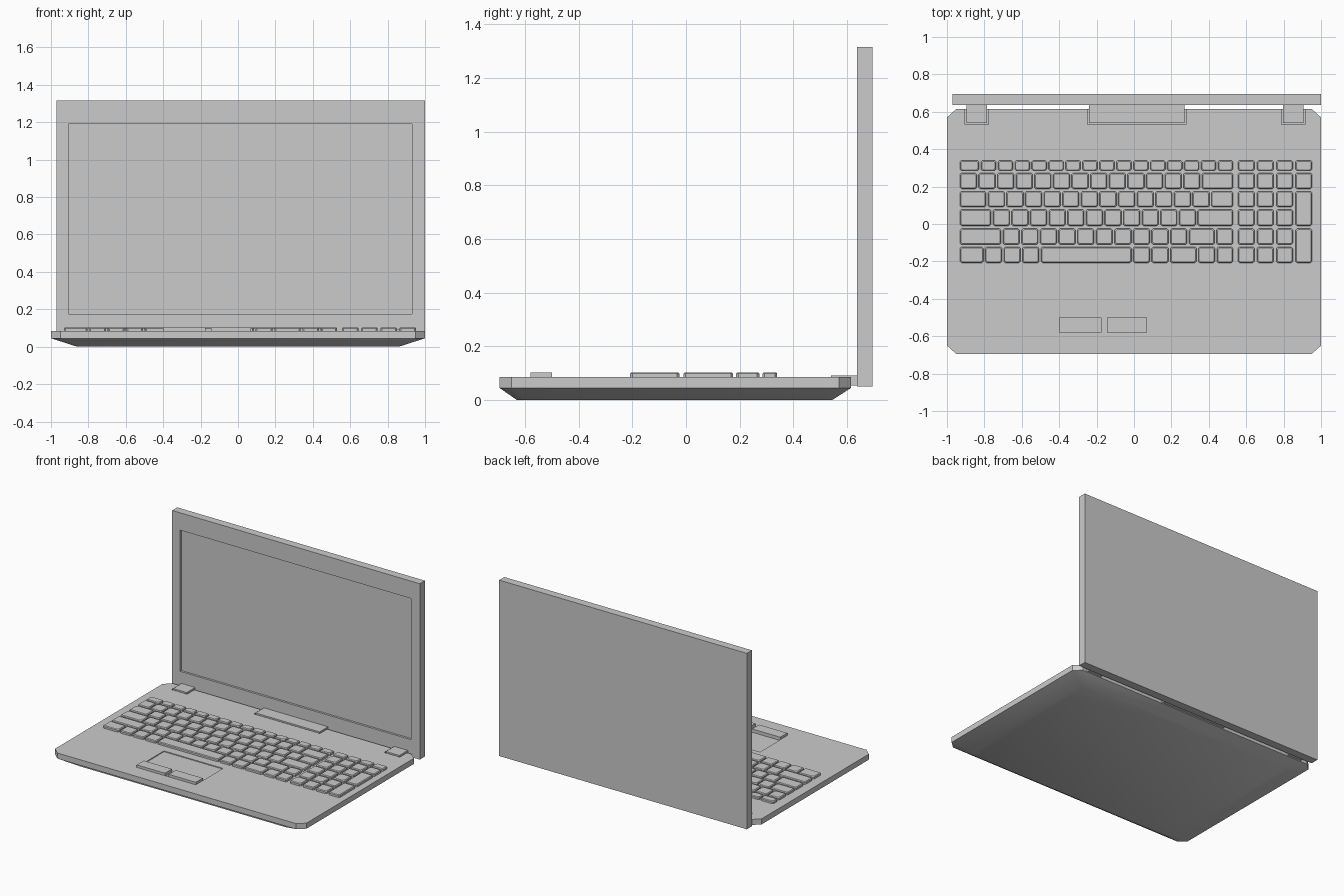
import bpy, bmesh, math

if "Cube" in bpy.data.objects:
    bpy.data.objects.remove(bpy.data.objects["Cube"])


def add_box(bm, x0, x1, y0, y1, z0, z1):
    v = [bm.verts.new((x, y, z)) for z in (z0, z1)
         for x, y in ((x0, y0), (x1, y0), (x1, y1), (x0, y1))]
    for f in ((3, 2, 1, 0), (4, 5, 6, 7), (0, 1, 5, 4),
              (1, 2, 6, 5), (2, 3, 7, 6), (3, 0, 4, 7)):
        bm.faces.new([v[i] for i in f])


def clipped_rect(x0, x1, y0, y1, cx, cy):
    # counter-clockwise rectangle with cut corners
    return [(x0 + cx, y0), (x1 - cx, y0), (x1, y0 + cy), (x1, y1 - cy),
            (x1 - cx, y1), (x0 + cx, y1), (x0, y1 - cy), (x0, y0 + cy)]


def add_loft(bm, layers):
    # closed solid through a stack of (outline, z), bottom to top
    rings = [[bm.verts.new((x, y, z)) for x, y in pts] for pts, z in layers]
    bm.faces.new(rings[0][::-1])
    bm.faces.new(rings[-1])
    for a, b in zip(rings, rings[1:]):
        for i in range(len(a)):
            j = (i + 1) % len(a)
            bm.faces.new((a[i], a[j], b[j], b[i]))


def add_key(bm, x0, x1, y0, y1, z0=0.08, z1=0.103, t=0.005):
    c = 0.008
    add_loft(bm, [(clipped_rect(x0, x1, y0, y1, c, c), z0),
                  (clipped_rect(x0, x1, y0, y1, c, c), z1 - 0.005),
                  (clipped_rect(x0 + t, x1 - t, y0 + t, y1 - t, c, c), z1)])


def finish(name, bm):
    me = bpy.data.meshes.new(name)
    bm.to_mesh(me)
    bm.free()
    ob = bpy.data.objects.new(name, me)
    bpy.context.collection.objects.link(ob)
    return ob


HINGES = ((-0.895, -0.787), (-0.24, 0.27), (0.797, 0.905))
PAD = (-0.40, 0.07)

# base: cut-corner slab with a tapered underside
bm = bmesh.new()
rim = clipped_rect(-1, 1, -0.695, 0.615, 0.05, 0.045)
add_loft(bm, [(clipped_rect(-0.86, 0.86, -0.63, 0.545, 0.045, 0.035), 0),
              (rim, 0.045), (rim, 0.085)])
base = finish("base", bm)

# hinge notches and touchpad recess
bm = bmesh.new()
for x0, x1 in HINGES:
    add_box(bm, x0 - 0.008, x1 + 0.008, 0.533, 0.7, 0.052, 0.2)
add_box(bm, PAD[0], PAD[1], -0.58, -0.27, 0.079, 0.2)
cutter = finish("base_cutter", bm)
cutter.hide_render = True
mod = base.modifiers.new("cut", 'BOOLEAN')
mod.object = cutter
mod.solver = 'EXACT'
bpy.context.view_layer.objects.active = base
base.select_set(True)
bpy.ops.object.modifier_apply(modifier="cut")
bpy.data.objects.remove(cutter)
bpy.ops.object.shade_smooth_by_angle(angle=math.radians(40))

# hinges
bm = bmesh.new()
for x0, x1 in HINGES:
    add_box(bm, x0, x1, 0.541, 0.64, 0.055, 0.091)
finish("hinges", bm)

# lid with recessed screen
bm = bmesh.new()
add_box(bm, -0.97, 1.0, 0.637, 0.695, 0.05, 1.315)
bm.normal_update()
front = min(bm.faces, key=lambda f: f.calc_center_median().y)
bmesh.ops.inset_region(bm, faces=[front], thickness=0.06)
for v in front.verts:
    v.co.x = -0.907 if v.co.x < 0 else 0.93
    v.co.z = 0.175 if v.co.z < 0.7 else 1.19
bmesh.ops.inset_region(bm, faces=[front], thickness=0.0)
for v in front.verts:
    v.co.y += 0.015
finish("lid", bm)

# keyboard: row depths, then key widths in key units
ROWS_Y = [(0.285, 0.34), (0.187, 0.273), (0.09, 0.175),
          (-0.01, 0.078), (-0.11, -0.025), (-0.208, -0.122)]
WIDTHS = [[1.12] + [0.91] * 15,
          [1] * 13 + [1.77],
          [1.5] + [1] * 12 + [1.27],
          [1.77] + [1] * 11 + [2],
          [2.3] + [1] * 10 + [1.47, 1],
          [1.35, 1, 1, 1, 4.95, 1, 1, 1.5, 1, 0.97]]
bm = bmesh.new()
for (y0, y1), widths in zip(ROWS_Y, WIDTHS):
    x = -0.93
    for w in widths:
        add_key(bm, x, x + w * 0.0995 - 0.01, y0, y1)
        x += w * 0.0995
finish("main_keys", bm)

# number pad with two tall keys in the last column
bm = bmesh.new()
for r, (y0, y1) in enumerate(ROWS_Y):
    for c in range(4):
        x = 0.556 + c * 0.1025
        if c == 3 and r in (3, 5):
            continue
        low = ROWS_Y[r + 1][0] if c == 3 and r in (2, 4) else y0
        add_key(bm, x, x + 0.088, low, y1)
finish("number_pad_keys", bm)

# touchpad buttons
bm = bmesh.new()
add_box(bm, PAD[0], -0.175, -0.58, -0.50, 0.075, 0.103)
add_box(bm, -0.145, PAD[1], -0.58, -0.50, 0.075, 0.103)
finish("touchpad_buttons", bm)
